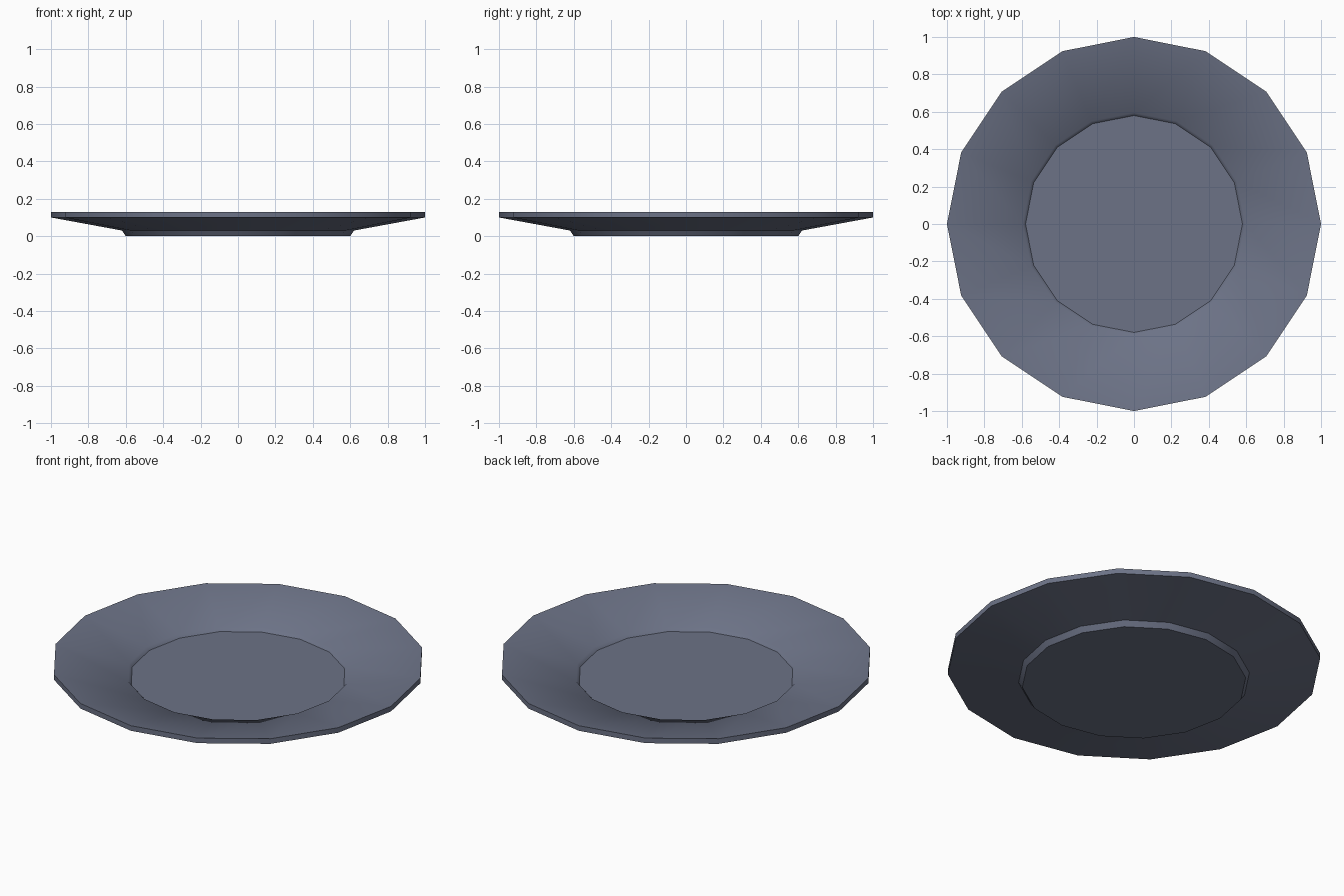
import bpy, bmesh, math

if "Cube" in bpy.data.objects:
    bpy.data.objects.remove(bpy.data.objects["Cube"])

SIDES = 16

# Half cross-section (radius, height), from underside centre up to the well
profile = [(0.60, 0.0), (0.62, 0.03), (1.0, 0.10), (1.0, 0.13),
           (0.595, 0.055), (0.58, 0.037)]

bm = bmesh.new()

# Rings of the plate
rings = []
for r, z in profile:
    rings.append([bm.verts.new((r * math.cos(2 * math.pi * i / SIDES),
                                r * math.sin(2 * math.pi * i / SIDES), z))
                  for i in range(SIDES)])

# Foot, underside, rim and sloping inside
for a, b in zip(rings, rings[1:]):
    for i in range(SIDES):
        j = (i + 1) % SIDES
        bm.faces.new((a[i], a[j], b[j], b[i]))

# Flat base and flat well
bm.faces.new(rings[0][::-1])
bm.faces.new(rings[-1])
bmesh.ops.recalc_face_normals(bm, faces=bm.faces[:])

mesh = bpy.data.meshes.new("plate")
bm.to_mesh(mesh)
bm.free()
plate = bpy.data.objects.new("plate", mesh)
bpy.context.collection.objects.link(plate)

# Slate glaze
glaze = bpy.data.materials.new("slate_glaze")
glaze.diffuse_color = (0.15, 0.17, 0.24, 1.0)
glaze.use_nodes = True
glaze.node_tree.nodes["Principled BSDF"].inputs["Base Color"].default_value = glaze.diffuse_color
mesh.materials.append(glaze)

# Smooth slope into the well; rim, foot and well floor stay sharp
bpy.context.view_layer.objects.active = plate
plate.select_set(True)
bpy.ops.object.shade_smooth_by_angle(angle=math.radians(43))
